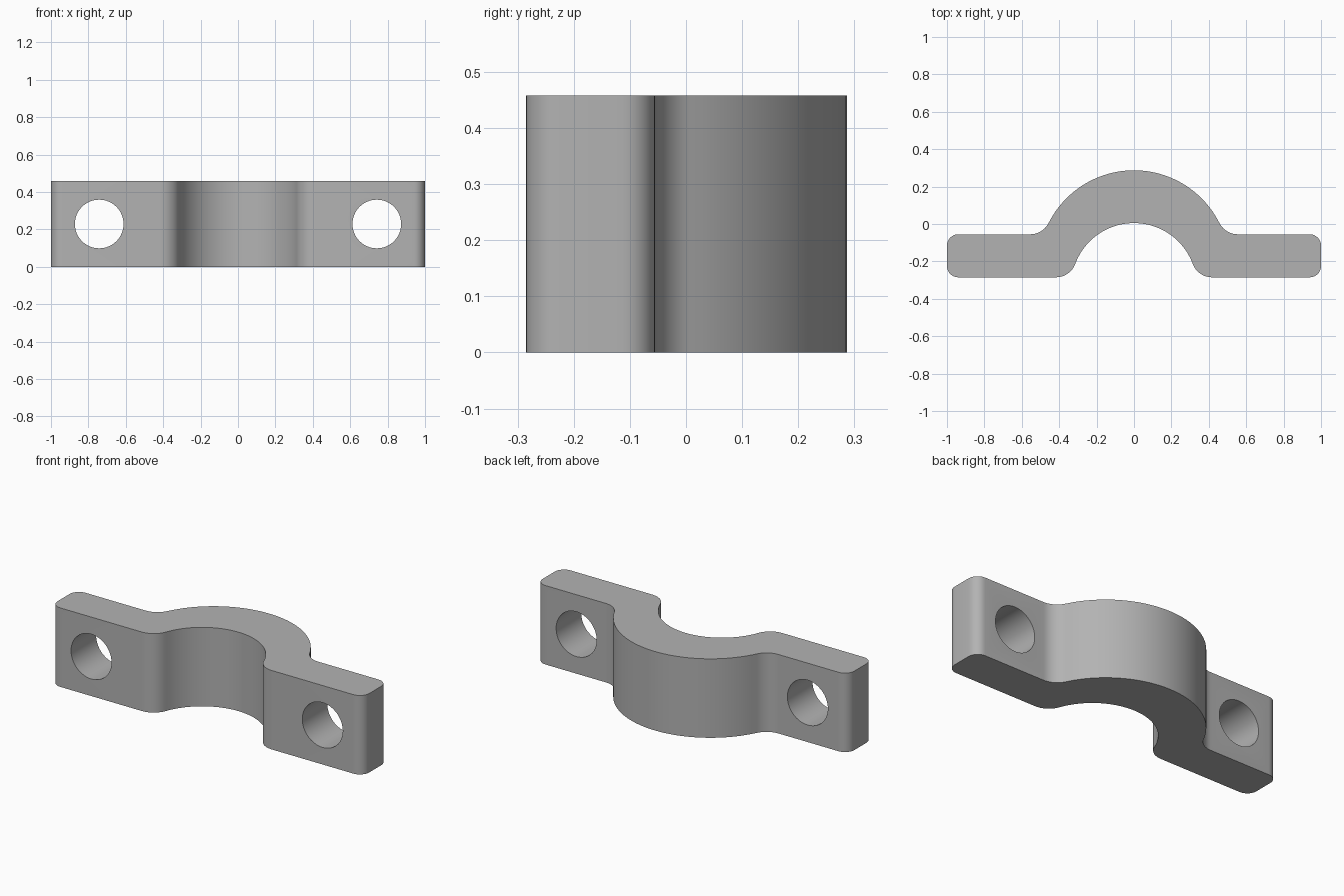
import bpy, bmesh, math
from mathutils import Vector

cube = bpy.data.objects.get("Cube")
if cube:
    bpy.data.objects.remove(cube, do_unlink=True)

HEIGHT = 0.458
FRONT, SHOULDER = -0.285, -0.055
HOLE_X, HOLE_R = 0.742, 0.13
FILLET, CORNER = 0.11, 0.06

grey = bpy.data.materials.new("light grey")
grey.use_nodes = True
colour = (0.45, 0.45, 0.45, 1)
grey.diffuse_color = colour
grey.node_tree.nodes["Principled BSDF"].inputs["Base Color"].default_value = colour


def arc(cx, cy, r, start, end, steps):
    """Points on an arc, angles in radians."""
    angles = [start + (end - start) * i / steps for i in range(steps + 1)]
    return [Vector((cx + r * math.cos(a), cy + r * math.sin(a))) for a in angles]


def arch(apex, base, r):
    """Right half of an arch, from its apex through the fillet onto the flat base."""
    cy, fy = apex - r, base + FILLET
    fx = math.sqrt((r + FILLET) ** 2 - (fy - cy) ** 2)
    a = math.atan2(fy - cy, fx)
    curve = arc(0, cy, r, math.pi / 2, a, 24)
    return curve + arc(fx, fy, FILLET, math.pi + a, 1.5 * math.pi, 10)[1:]


# Half outline: outer arch, rounded flange end, inner arch
half = arch(0.287, SHOULDER, 0.511)
half += arc(1 - CORNER, SHOULDER - CORNER, CORNER, math.pi / 2, 0, 8)
half += arc(1 - CORNER, FRONT + CORNER, CORNER, 0, -math.pi / 2, 8)
half += reversed(arch(0.005, FRONT, 0.335))
outline = half + [Vector((-p.x, p.y)) for p in reversed(half[1:-1])]

# Clamp body, extruded upward
bm = bmesh.new()
face = bm.faces.new([bm.verts.new((p.x, p.y, 0)) for p in outline])
top = bmesh.ops.extrude_face_region(bm, geom=[face])["geom"]
bmesh.ops.translate(bm, vec=(0, 0, HEIGHT),
                    verts=[g for g in top if isinstance(g, bmesh.types.BMVert)])
bmesh.ops.recalc_face_normals(bm, faces=bm.faces)
mesh = bpy.data.meshes.new("clamp_body")
bm.to_mesh(mesh)
bm.free()
body = bpy.data.objects.new("clamp_body", mesh)
bpy.context.collection.objects.link(body)
mesh.materials.append(grey)

# Bolt holes through both flanges
for side, name in ((1, "left"), (-1, "right")):
    bpy.ops.mesh.primitive_cylinder_add(
        vertices=64, radius=HOLE_R, depth=1, rotation=(math.pi / 2, 0, 0),
        location=(side * HOLE_X, 0, HEIGHT / 2))
    cutter = bpy.context.object
    cutter.name = name + "_hole_cutter"
    cutter.data.materials.append(grey)
    cut = body.modifiers.new(name + "_hole", "BOOLEAN")
    cut.operation, cut.solver, cut.object = "DIFFERENCE", "EXACT", cutter
    bpy.ops.object.select_all(action="DESELECT")
    bpy.context.view_layer.objects.active = body
    body.select_set(True)
    bpy.ops.object.modifier_apply(modifier=cut.name)
    bpy.data.objects.remove(cutter, do_unlink=True)

bpy.ops.object.shade_smooth_by_angle(angle=math.radians(30))
